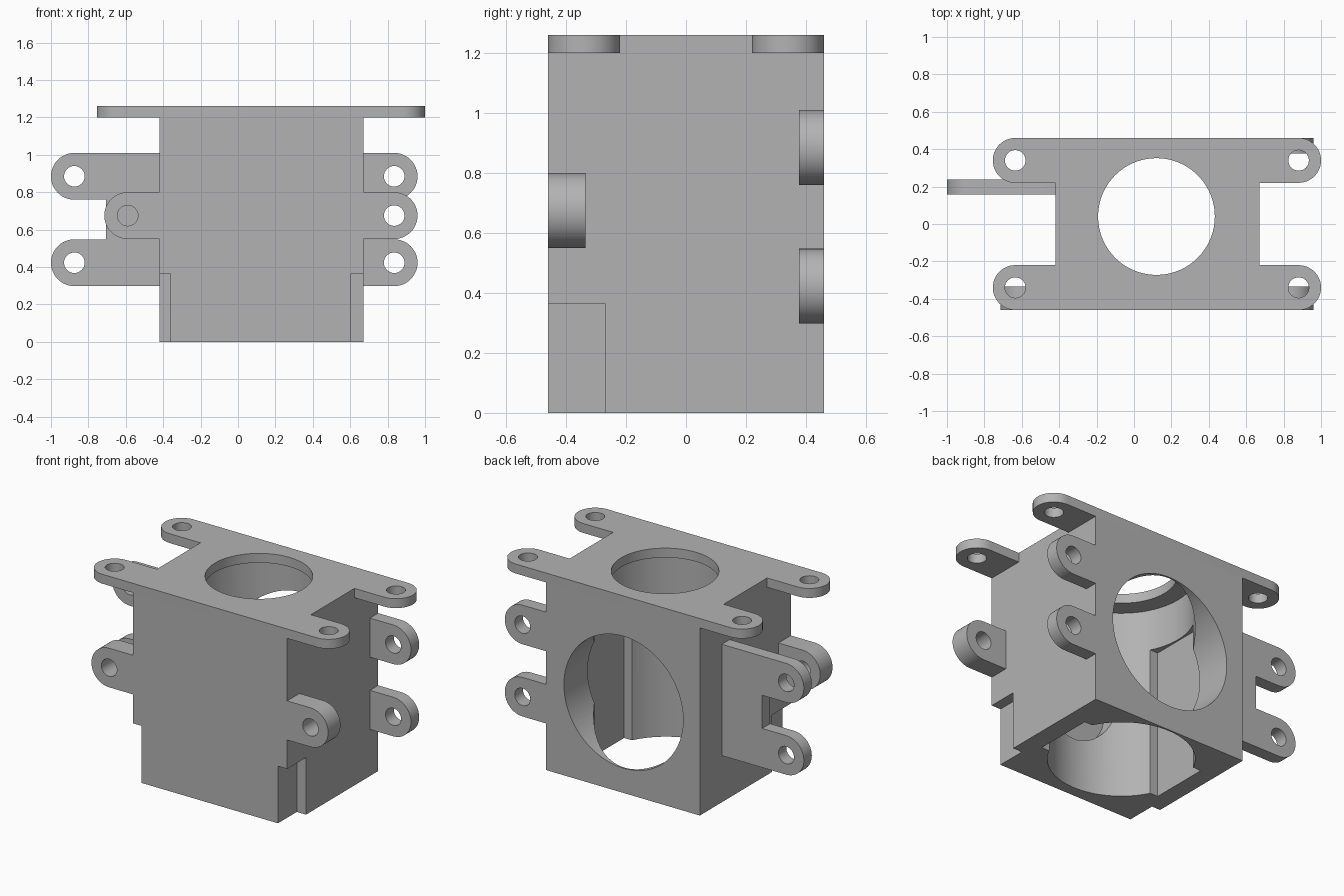
import bpy, bmesh, math
from mathutils import Vector

old = bpy.data.objects.get("Cube")
if old:
    bpy.data.objects.remove(old, do_unlink=True)

grey = bpy.data.materials.new("plain grey")
grey.use_nodes = True
grey.diffuse_color = (0.45, 0.45, 0.45, 1)
for node in grey.node_tree.nodes:
    if node.type == 'BSDF_PRINCIPLED':
        node.inputs["Base Color"].default_value = grey.diffuse_color
        node.inputs["Roughness"].default_value = 0.6


def prism(name, outline, axis, lo, hi):
    """Extrude a 2D outline along y (outline in x, z) or z (outline in x, y)."""
    bm = bmesh.new()
    put = (lambda u, v: (u, lo, v)) if axis == 'y' else (lambda u, v: (u, v, lo))
    face = bm.faces.new([bm.verts.new(put(u, v)) for u, v in outline])
    moved = bmesh.ops.extrude_face_region(bm, geom=[face])["geom"]
    step = Vector((0, hi - lo, 0)) if axis == 'y' else Vector((0, 0, hi - lo))
    bmesh.ops.translate(bm, vec=step,
                        verts=[g for g in moved if isinstance(g, bmesh.types.BMVert)])
    bmesh.ops.recalc_face_normals(bm, faces=bm.faces)
    mesh = bpy.data.meshes.new(name)
    bm.to_mesh(mesh)
    bm.free()
    mesh.materials.append(grey)
    obj = bpy.data.objects.new(name, mesh)
    bpy.context.collection.objects.link(obj)
    return obj


def arc(cx, cy, r, start, end, n):
    return [(cx + r * math.cos(math.radians(start + (end - start) * i / n)),
             cy + r * math.sin(math.radians(start + (end - start) * i / n)))
            for i in range(n + 1)]


def circle(cx, cy, r, n=64):
    return arc(cx, cy, r, 0, 360, n)[:-1]


def rect(x0, x1, y0, y1):
    return [(x0, y0), (x1, y0), (x1, y1), (x0, y1)]


def cut(obj, cutters):
    """Subtract each cutter, bake the result and delete the cutters."""
    for c in cutters:
        c.hide_render = True
        mod = obj.modifiers.new("cut", 'BOOLEAN')
        mod.operation, mod.solver, mod.object = 'DIFFERENCE', 'EXACT', c
    graph = bpy.context.evaluated_depsgraph_get()
    graph.update()
    baked = bpy.data.meshes.new_from_object(obj.evaluated_get(graph))
    obj.modifiers.clear()
    obj.data = baked
    for c in cutters:
        bpy.data.objects.remove(c, do_unlink=True)


def finish(obj):
    bpy.ops.object.select_all(action='DESELECT')
    obj.select_set(True)
    bpy.context.view_layer.objects.active = obj
    bpy.ops.object.shade_smooth_by_angle(angle=math.radians(30))


LEFT, RIGHT, DEPTH = -0.42, 0.67, 0.46   # housing sides and half depth
TOP, LIP = 1.26, 1.20                    # plate top and underside
BX, BY, BORE = 0.12, 0.03, 0.42          # main bore
HOLE, EAR, TAB = 0.055, 0.12, 0.125      # screw hole, ear and tab radii

# Housing with crossing bores, inner relief and notched lower front corners
housing = prism("housing", rect(LEFT, RIGHT, -DEPTH, DEPTH), 'z', 0, LIP)
cut(housing, [
    prism("vertical_bore", circle(BX, BY, BORE, 96), 'z', -0.2, 1.4),
    prism("back_bore", circle(BX, 0.58, BORE + 0.002, 96), 'y', 0, 0.7),
    prism("side_relief", rect(BX - 0.43, BX + 0.43, -0.16, 0.22), 'z', -0.2, 0.94),
    prism("front_recess", circle(BX, 0.56, 0.24), 'y', -0.41, 0),
    prism("notch_right", rect(0.605, 0.8, -0.6, -0.27), 'z', -0.2, 0.365),
    prism("notch_left", rect(-0.6, -0.36, -0.6, -0.27), 'z', -0.2, 0.365),
])
finish(housing)

# Top plate with four rounded ears
x_ear = (-0.635, 0.88)
y_ear = DEPTH - EAR
inner = y_ear - EAR
outline = (arc(x_ear[1], y_ear, EAR, 90, -90, 24) + [(RIGHT, inner), (RIGHT, -inner)]
           + arc(x_ear[1], -y_ear, EAR, 90, -90, 24)
           + arc(x_ear[0], -y_ear, EAR, 270, 90, 24) + [(LEFT, -inner), (LEFT, inner)]
           + arc(x_ear[0], y_ear, EAR, 270, 90, 24))
plate = prism("top_plate", outline, 'z', LIP, TOP)
cut(plate, [prism("plate_opening", circle(BX, 0.04, 0.312, 96), 'z', 1, 1.5)]
    + [prism("ear_hole", circle(x, s * y_ear, HOLE, 32), 'z', 1, 1.5)
       for x in x_ear for s in (-1, 1)])
finish(plate)


def tab(name, root, cx, cz, y0, y1):
    """Round-ended tab with a screw hole, growing sideways from the housing."""
    turn = (-90, 90) if cx > root else (90, 270)
    ends = arc(cx, cz, TAB, *turn, 24)
    roots = [(root, ends[-1][1]), (root, ends[0][1])]
    obj = prism(name, ends + roots, 'y', y0, y1)
    cut(obj, [prism("tab_hole", circle(cx, cz, HOLE, 32), 'y', y0 - 0.1, y1 + 0.1)])
    finish(obj)


# Side tabs
UPPER, MIDDLE, LOWER = 0.885, 0.675, 0.423
tab("front_tab_left", RIGHT, 0.835, MIDDLE, -DEPTH, -0.335)
tab("front_tab_right", LEFT, -0.59, MIDDLE, -DEPTH, -0.335)
tab("back_tab_upper", RIGHT, 0.835, UPPER, 0.377, DEPTH)
tab("back_tab_lower", RIGHT, 0.835, LOWER, 0.377, DEPTH)

# Forked side bracket
X_FORK = -0.875
fork = (arc(X_FORK, UPPER, TAB, 90, 270, 24)
        + [(-0.705, UPPER - TAB), (-0.705, LOWER + TAB)]
        + arc(X_FORK, LOWER, TAB, 90, 270, 24)
        + [(LEFT, LOWER - TAB), (LEFT, UPPER + TAB)])
bracket = prism("forked_bracket", fork, 'y', 0.157, 0.237)
cut(bracket, [prism("fork_hole", circle(X_FORK, z, HOLE, 32), 'y', 0, 0.4)
              for z in (UPPER, LOWER)])
finish(bracket)
